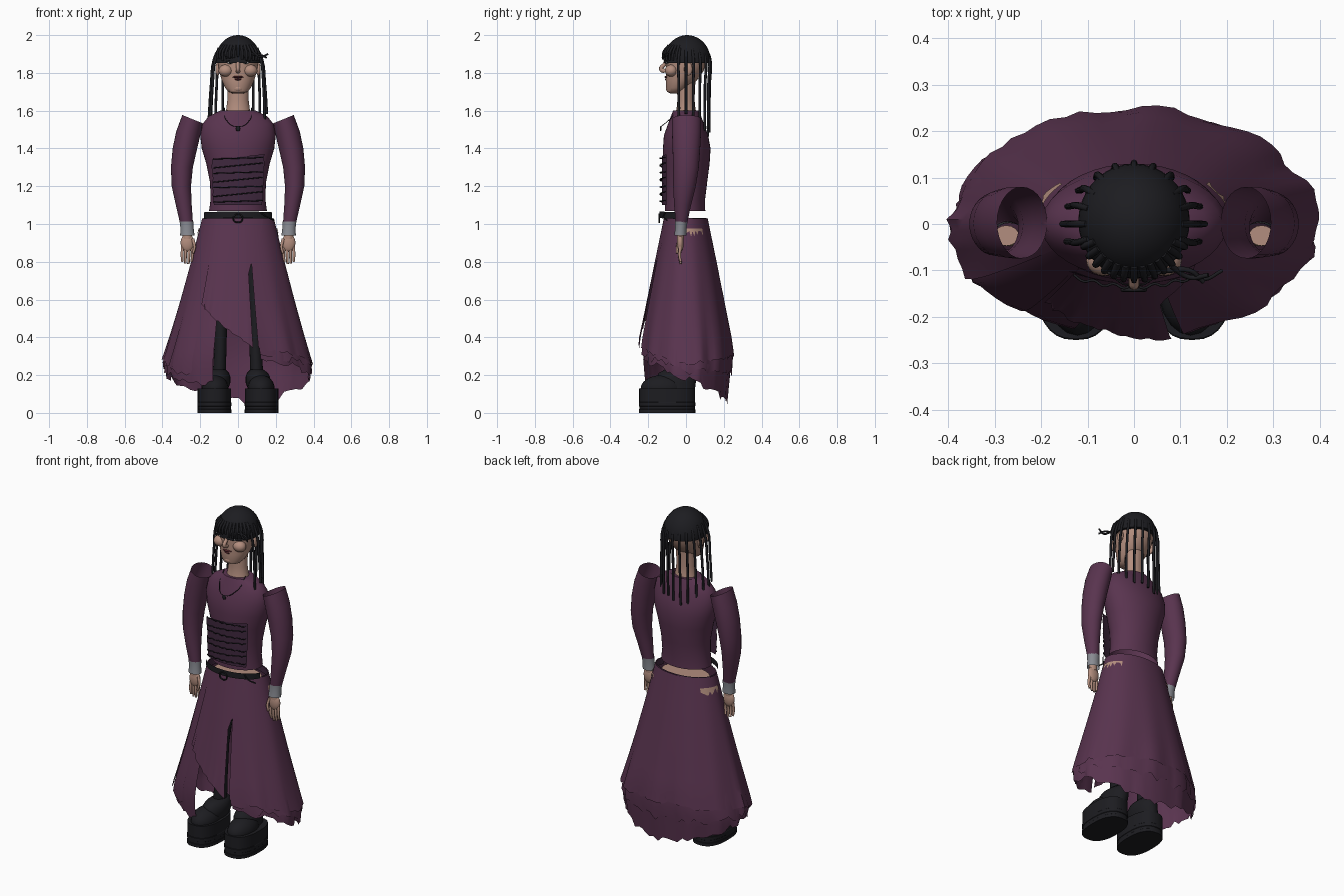
import bpy, bmesh, random
from math import sin, cos, pi, radians
from mathutils import Vector

if "Cube" in bpy.data.objects:
    bpy.data.objects.remove(bpy.data.objects["Cube"])

random.seed(4)

def material(name, r, g, b):
    m = bpy.data.materials.new(name)
    m.diffuse_color = (r, g, b, 1)
    m.use_nodes = True
    m.node_tree.nodes["Principled BSDF"].inputs["Base Color"].default_value = m.diffuse_color
    return m

PURPLE = material("plum_cloth", 0.10, 0.034, 0.078)
DARK = material("dark_plum", 0.05, 0.021, 0.048)
BLACK = material("black", 0.012, 0.012, 0.015)
SKIN = material("skin", 0.45, 0.27, 0.21)
LIP = material("lip", 0.09, 0.02, 0.025)
GREY = material("cuff_grey", 0.25, 0.26, 0.29)
WHITE = material("eye_white", 0.6, 0.6, 0.58)

def finish(name, bm, mat, smooth=40):
    bmesh.ops.recalc_face_normals(bm, faces=bm.faces)
    me = bpy.data.meshes.new(name)
    bm.to_mesh(me)
    bm.free()
    me.materials.append(mat)
    ob = bpy.data.objects.new(name, me)
    bpy.context.collection.objects.link(ob)
    bpy.ops.object.select_all(action='DESELECT')
    ob.select_set(True)
    bpy.context.view_layer.objects.active = ob
    bpy.ops.object.shade_smooth_by_angle(angle=radians(smooth))
    return ob

def loft(name, rings, mat, n=32, caps=(True, True), power=1, tilt=0, smooth=40):
    """Rings are (z, cx, cy, rx, ry); tilt raises the last ring along +x."""
    bm = bmesh.new()
    rows = []
    for k, (z, cx, cy, rx, ry) in enumerate(rings):
        row = []
        for i in range(n):
            c, s = cos(2*pi*i/n), sin(2*pi*i/n)
            x = abs(c)**power * (1 if c > 0 else -1)
            y = abs(s)**power * (1 if s > 0 else -1)
            row.append(bm.verts.new((cx + rx*x, cy + ry*y, z + (tilt*x if k == len(rings)-1 else 0))))
        rows.append(row)
    for a, b in zip(rows, rows[1:]):
        for i in range(n):
            bm.faces.new((a[i], a[(i+1) % n], b[(i+1) % n], b[i]))
    if caps[0]: bm.faces.new(rows[0])
    if caps[1]: bm.faces.new(rows[-1])
    return finish(name, bm, mat, smooth)

def ball(name, loc, size, mat):
    bm = bmesh.new()
    bmesh.ops.create_uvsphere(bm, u_segments=20, v_segments=12, radius=1)
    for v in bm.verts:
        v.co = Vector(loc) + Vector([v.co[i]*size[i] for i in range(3)])
    return finish(name, bm, mat)

def tubes(name, paths, r, mat, taper=1.0):
    cu = bpy.data.curves.new(name, 'CURVE')
    cu.dimensions = '3D'
    cu.bevel_depth, cu.bevel_resolution, cu.use_fill_caps, cu.resolution_u = r, 2, True, 4
    for p in paths:
        sp = cu.splines.new('BEZIER')
        sp.bezier_points.add(len(p)-1)
        for i, (bp, co) in enumerate(zip(sp.bezier_points, p)):
            bp.co = co
            bp.handle_left_type = bp.handle_right_type = 'AUTO'
            bp.radius = 1 + (taper-1)*i/(len(p)-1)
    cu.materials.append(mat)
    ob = bpy.data.objects.new(name, cu)
    bpy.context.collection.objects.link(ob)
    bpy.ops.object.select_all(action='DESELECT')
    ob.select_set(True)
    bpy.context.view_layer.objects.active = ob
    bpy.ops.object.convert(target='MESH')
    return ob

def lerp(pts, x):
    for (a, u), (b, v) in zip(pts, pts[1:]):
        if x <= b:
            return u + (v-u)*max(0, (x-a)/(b-a))
    return pts[-1][1]

def sheet(name, us, vs, f, mat):
    bm = bmesh.new()
    g = [[bm.verts.new(f(u, v)) for v in vs] for u in us]
    for a, b in zip(g, g[1:]):
        for j in range(len(vs)-1):
            bm.faces.new((a[j], b[j], b[j+1], a[j+1]))
    return finish(name, bm, mat, 50)

def span(a, b, n):
    return [a + (b-a)*i/n for i in range(n+1)]

# Skirt surface: angle 0 is the front, growing towards +x
RX = [(0.05, 0.365), (0.25, 0.388), (0.4, 0.347), (0.6, 0.295), (0.8, 0.245), (1.03, 0.19)]
RY = [(0.05, 0.22), (0.3, 0.242), (0.4, 0.232), (0.6, 0.197), (0.8, 0.16), (1.03, 0.115)]

def skirt_point(a, z, scale=1):
    fold = scale * (1 + 0.018*sin(11*a) * (1.03-z))
    return (lerp(RX, z)*sin(a)*fold, -lerp(RY, z)*cos(a)*fold, z)

def skirt_layer(name, a0, a1, n, hem, scale, rag=0.02, top=1.0, wrap=0):
    """Wrap swings the right edge further round near the waist."""
    angles = span(a0, a1, n)
    drop = {a: lerp(hem, a) + random.uniform(-rag, rag) for a in angles}
    flare = {a: random.uniform(-0.02, 0.02) for a in angles}
    sheet(name, angles, span(0, 1, 14), lambda a, t: skirt_point(
        a + wrap*max(0, (a-a0)/(a1-a0))*max(0, 1-t/0.4), 1.03 + (drop[a]-1.03)*t,
        top + (scale-top)*t + flare[a]*t**4), PURPLE)

skirt_layer("skirt_underlayer", 0.33, 5.93, 64,
            [(0.3, 0.30), (1.57, 0.18), (2.6, 0.08), (3.14, 0.06), (3.7, 0.1), (4.7, 0.22), (5.93, 0.14)], 1.0)
skirt_layer("skirt_middle_layer", 0.31, 5.6, 60,
            [(0.3, 0.32), (1.57, 0.22), (3.14, 0.2), (4.7, 0.25), (5.6, 0.2)], 1.02)
skirt_layer("skirt_outer_layer", 0.29, 5.2, 56,
            [(0.3, 0.34), (1.57, 0.26), (3.14, 0.31), (4.7, 0.28), (5.2, 0.24)], 1.035, 0.012)
skirt_layer("skirt_front_panel", -0.65, 0.21, 20, [(-0.65, 0.57), (0.24, 0.34)], 1.05, 0.006, 1.02, 0.55)

# Torn patches at both hips
for s in (-1, 1):
    sheet("torn_patch", span(1.5, 2.3, 12), (0, 1),
          lambda a, t: skirt_point(s*a, 0.975 - t*random.uniform(0.01, 0.045), 1.025), SKIN)

# Waist and bodice
loft("hips", [(0.82, 0, 0, 0.15, 0.085), (0.95, 0, 0, 0.155, 0.085), (1.0, 0, 0, 0.15, 0.085)], SKIN)
loft("bodice", [(1.07, 0, -0.005, 0.153, 0.107), (1.13, 0, -0.005, 0.145, 0.106), (1.22, 0, 0, 0.148, 0.112),
                (1.32, 0, 0.002, 0.168, 0.123), (1.4, 0, 0.004, 0.192, 0.126), (1.47, 0, 0, 0.2, 0.117),
                (1.53, 0, 0, 0.188, 0.095), (1.57, 0, 0, 0.155, 0.08), (1.6, 0, 0, 0.095, 0.068)],
     PURPLE, 40, (False, True))

# Corset plate and laces
def front_y(x): return -0.128 + 1.3*x*x
sheet("corset_plate", span(-0.14, 0.14, 16), span(1.1, 1.355, 12),
      lambda x, z: (x*(0.93 + 0.3*(z-1.1)) + random.uniform(-.004, .004), front_y(x), z + 0.015*(x/0.14)*(z-1.1)/0.26), DARK)
tubes("corset_laces", [[(x, front_y(x) - 0.003 - 0.008*(i % 2), 1.12 + 0.038*k + 0.1*x*(1 if k % 2 else 0.3))
      for i, x in enumerate(span(-0.13, 0.13, 12))] for k in range(7)], 0.0028, BLACK)

# Belt (wide at the front, sunk into the waistband behind), buckle and tie
sheet("belt", span(-1.25, 1.25, 24), (0, 0.4, 1),
      lambda a, t: (0.19*sin(a), -0.135*cos(a) - 0.005, 1.025 + 0.035*t + 0.006*cos(a)), BLACK)
sheet("belt_back", span(1.25, 2*pi-1.25, 32), (0, 1),
      lambda a, t: (0.183*sin(a), -0.108*cos(a), 0.99 + 0.042*t), DARK)
ring = [2*pi*i/8 for i in range(9)]
tubes("belt_buckle", [[(0.025*cos(a), -0.142, 1.03 + 0.022*sin(a)) for a in ring]], 0.004, BLACK)
tubes("belt_tie", [[(0.12, -0.11, 1.06), (0.15, -0.12, 1.04), (0.19, -0.1, 1.02)]], 0.004, BLACK)

for s, side in ((-1, "left"), (1, "right")):
    # Open-topped sleeve, cuff and hand
    rings = [(1.0, .272, -.025, .034, .03), (1.1, .287, -.018, .042, .045), (1.2, .3, -.008, .051, .06),
             (1.3, .297, 0, .058, .068), (1.4, .281, .002, .065, .073), (1.49, .261, .003, .066, .077),
             (1.555, .241, .003, .054, .077)]
    loft(side + "_sleeve", [(z, s*x, y, a, b) for z, x, y, a, b in rings], PURPLE, 28, (False, False), tilt=s*0.022)
    loft(side + "_cuff", [(0.94, s*.268, -.03, .038, .032), (0.98, s*.27, -.027, .035, .03), (1.012, s*.272, -.025, .037, .033)],
         GREY, 20, (False, False))
    loft(side + "_wrist", [(0.92, s*.268, -.03, .024, .018), (1.04, s*.275, -.025, .027, .022)], SKIN, 16)
    ball(side + "_palm", (s*.268, -.03, .9), (.036, .018, .048), SKIN)
    tubes(side + "_fingers", [[(s*(.243 + .017*i), -.03, .88), (s*(.242 + .018*i), -.034, .83),
          (s*(.246 + .0165*i), -.028, .785 + .01*abs(i-1.4))] for i in range(4)]
          + [[(s*.24, -.035, .92), (s*.23, -.045, .88), (s*.238, -.048, .845)]], .009, SKIN, .7)

    # Leg, boot and platform sole
    loft(side + "_leg", [(0.18, s*.1, -.03, .035, .045), (0.35, s*.093, -.03, .032, .045), (0.55, s*.093, -.025, .038, .05),
                         (0.75, s*.09, -.012, .055, .065), (0.95, s*.085, 0, .065, .07)], BLACK, 20)
    ball(side + "_boot_toe", (s*.122, -.125, .13), (.072, .115, .07), BLACK)
    loft(side + "_boot_upper", [(0.12, s*.115, -.06, .06, .107), (0.16, s*.106, -.055, .066, .107),
                                (0.19, s*.105, -.052, .065, .104), (0.212, s*.103, -.048, .055, .095),
                                (0.23, s*.1, -.04, .034, .07)], BLACK, 24, smooth=60)
    steps = [(0, 1), (.018, 1), (.02, .98), (.034, .98), (.036, 1), (.055, 1), (.057, .985), (.13, .985)]
    loft(side + "_platform", [(z, s*.125, -.1, .09*k, .15*k) for z, k in steps], BLACK, 32, power=.8, smooth=30)

    # Face details that mirror
    ball(side + "_cheek", (s*.065, -.078, 1.812), (.038, .034, .032), SKIN)
    ball(side + "_ear", (s*.108, .012, 1.82), (.012, .022, .035), SKIN)
    ball(side + "_eye", (s*.04, -.098, 1.856), (.018, .01, .009), WHITE)
    ball(side + "_pupil", (s*.04, -.107, 1.856), (.007, .004, .008), BLACK)
    tubes(side + "_brow", [[(s*.018, -.112, 1.876), (s*.042, -.11, 1.885), (s*.066, -.098, 1.876)]], .004, BLACK)
    tubes(side + "_lash", [[(s*.02, -.106, 1.86), (s*.04, -.109, 1.867), (s*.064, -.096, 1.86)]], .003, BLACK)

# Head and neck
loft("neck", [(1.57, 0, 0, .075, .06), (1.61, 0, 0, .062, .05), (1.66, 0, 0, .056, .045), (1.76, 0, 0, .058, .05)], SKIN)
loft("head", [(1.692, 0, -.06, .03, .025), (1.7, 0, -.058, .05, .042), (1.72, 0, -.045, .068, .06), (1.76, 0, -.025, .086, .082),
              (1.81, 0, -.006, .1, .099), (1.86, 0, 0, .108, .108), (1.92, 0, .002, .104, .106), (1.97, 0, .005, .06, .06)], SKIN)
tubes("nose", [[(0, -.1, 1.87), (0, -.114, 1.845), (0, -.132, 1.82), (0, -.11, 1.808)]], .01, SKIN, 1.2)
ball("upper_lip", (0, -.096, 1.778), (.03, .019, .007), LIP)
ball("lower_lip", (0, -.094, 1.766), (.023, .018, .008), LIP)
ball("chin", (0, -.083, 1.718), (.032, .024, .022), SKIN)

# Necklace
tubes("necklace", [[(-.072, -.03, 1.615), (-.065, -.085, 1.555), (0, -.134, 1.515), (.065, -.085, 1.555), (.072, -.03, 1.615)]], .002, BLACK)
ball("pendant", (0, -.134, 1.505), (.012, .005, .014), BLACK)

# Hair cap
loft("hair_cap", [(1.865 + .135*sin(t), 0, .006, max(.002, .12*cos(t)), max(.002, .124*cos(t)))
                  for t in span(-0.1, pi/2, 12)], BLACK, 36)

# Long locks around the sides and back
locks = []
for i in range(13):
    a = radians(72 + 18*i)
    c, s = sin(a), -cos(a)
    end = 1.57 - .1*max(0, s) + random.uniform(-.04, .03)
    locks.append([(.1*c, .105*s, 1.93), (.127*c, .128*s, 1.87), ((.128+.014*abs(c))*c, .125*s, 1.74),
                  ((.13+.025*abs(c))*c + random.uniform(-.006, .006), .122*s, end)])
tubes("long_locks", locks, .008, BLACK, .85)

# Fringe and stray locks
tubes("fringe", [[(.09*sin(a), -.09*cos(a), 1.945), (.118*sin(a), -.118*cos(a), 1.91),
      (.116*sin(a), -.122*cos(a), 1.872 + random.uniform(-.015, .015))] for a in span(-1.15, 1.15, 12)], .008, BLACK, .8)
tubes("stray_locks", [[(.08, -.09, 1.91), (.12, -.115, 1.885), (.16, -.11, 1.9)],
                      [(.07, -.1, 1.9), (.12, -.1, 1.895), (.15, -.125, 1.88)]], .006, BLACK, .8)
